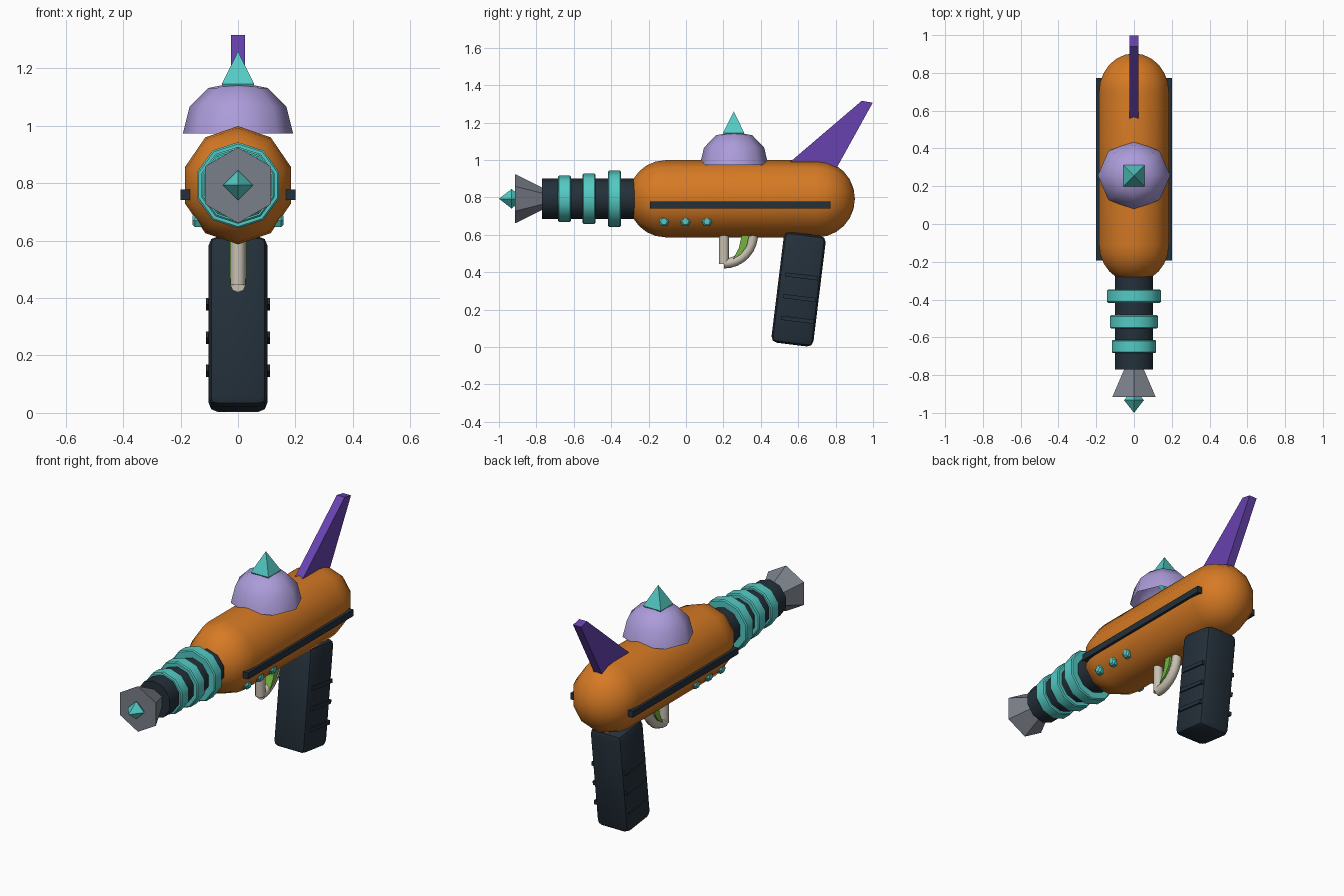
import bpy, bmesh, math
from mathutils import Matrix, Vector

if "Cube" in bpy.data.objects:
    bpy.data.objects.remove(bpy.data.objects["Cube"])

AXIS_Z = 0.793  # height of the barrel axis


def paint(name, r, g, b):
    lin = lambda c: ((c / 255 + 0.055) / 1.055) ** 2.4
    m = bpy.data.materials.new(name)
    m.diffuse_color = (lin(r), lin(g), lin(b), 1)
    m.use_nodes = True
    m.node_tree.nodes["Principled BSDF"].inputs["Base Color"].default_value = m.diffuse_color
    return m


orange = paint("orange", 214, 122, 36)
dark = paint("dark_slate", 36, 48, 58)
teal = paint("teal", 84, 202, 196)
lavender = paint("lavender", 172, 156, 218)
purple = paint("purple", 103, 66, 175)
grey = paint("grey", 122, 127, 137)
cream = paint("cream", 200, 192, 178)
green = paint("green", 118, 180, 62)


def finish(name, bm, mat, smooth=None):
    bmesh.ops.remove_doubles(bm, verts=bm.verts, dist=1e-5)
    bmesh.ops.recalc_face_normals(bm, faces=bm.faces)
    me = bpy.data.meshes.new(name)
    bm.to_mesh(me)
    bm.free()
    me.materials.append(mat)
    ob = bpy.data.objects.new(name, me)
    bpy.context.collection.objects.link(ob)
    if smooth:
        bpy.ops.object.select_all(action='DESELECT')
        ob.select_set(True)
        bpy.context.view_layer.objects.active = ob
        bpy.ops.object.shade_smooth_by_angle(angle=math.radians(smooth))
    return ob


def lathe(name, profile, sides, mat, axis='Y', at=(0, 0, 0), sx=1, turn=0, smooth=None, cap=True):
    """Revolve (radius, position) pairs about an axis; first vertex points up (or to +y)."""
    bm = bmesh.new()
    rings = []
    for r, h in profile:
        ring = []
        for i in range(sides):
            a = 2 * math.pi * i / sides + turn
            u, v = r * math.sin(a) * sx, r * math.cos(a)
            p = {'Y': (u, h, v), 'Z': (u, v, h), 'X': (h, u, v)}[axis]
            ring.append(bm.verts.new(Vector(p) + Vector(at)))
        rings.append(ring)
    for a, b in zip(rings, rings[1:]):
        for i in range(sides):
            j = (i + 1) % sides
            bm.faces.new((a[i], a[j], b[j], b[i]))
    if cap:
        for ring, (r, h) in ((rings[0], profile[0]), (rings[-1], profile[-1])):
            if r > 0.001:
                bm.faces.new(ring)
    bmesh.ops.dissolve_degenerate(bm, dist=1e-5, edges=bm.edges)
    return finish(name, bm, mat, smooth)


def box(name, center, size, mat, tilt=0, bevel=0, segs=2, smooth=None):
    bm = bmesh.new()
    bmesh.ops.create_cube(bm, size=1)
    bmesh.ops.scale(bm, vec=size, verts=bm.verts)
    if bevel:
        bmesh.ops.bevel(bm, geom=bm.edges[:], offset=bevel, segments=segs,
                        profile=0.5, affect='EDGES')
    bm.transform(Matrix.Translation(center) @ Matrix.Rotation(math.radians(tilt), 4, 'X'))
    return finish(name, bm, mat, smooth)


def plate(name, outline, half, mat):
    """Extrude a (y, z) outline across x."""
    bm = bmesh.new()
    f = bm.faces.new([bm.verts.new((-half, y, z)) for y, z in outline])
    ext = bmesh.ops.extrude_face_region(bm, geom=[f])
    moved = [v for v in ext['geom'] if isinstance(v, bmesh.types.BMVert)]
    bmesh.ops.translate(bm, vec=(2 * half, 0, 0), verts=moved)
    return finish(name, bm, mat)


# Capsule body
R, STEPS = 0.206, 6
arc = [math.pi / 2 * i / STEPS for i in range(STEPS + 1)]
body = [(R * math.sin(a), -0.11 - 0.2 * math.cos(a)) for a in arc]
body += [(R * math.cos(a), 0.70 + 0.203 * math.sin(a)) for a in arc]
lathe("body", body, 10, orange, at=(0, 0, AXIS_Z), sx=0.942, smooth=40)

# Barrel with three stepped rings
lathe("barrel", [(0.107, -0.77), (0.107, -0.22)], 10, dark, at=(0, 0, AXIS_Z), smooth=40)
for i, (y, r) in enumerate(((-0.382, 0.150), (-0.518, 0.134), (-0.649, 0.123))):
    w, c = 0.035, 0.006
    lathe(f"barrel_ring_{i + 1}",
          [(0.1, y - w), (r - c, y - w), (r, y - w + c), (r, y + w - c), (r - c, y + w), (0.1, y + w)],
          10, teal, at=(0, 0, AXIS_Z), smooth=40)

# Flared muzzle and crystal tip
lathe("muzzle", [(0.132, -0.915), (0.058, -0.765)], 6, grey, at=(0, 0, AXIS_Z))
lathe("muzzle_crystal", [(0, -1.0), (0.052, -0.933), (0, -0.866)], 4, teal, at=(0, 0, AXIS_Z))

# Open dome with crystal through its crown
dome = [(0.183, 0.973), (0.161, 1.066), (0.098, 1.132), (0, 1.152)]
lathe("dome", dome, 8, lavender, axis='Z', at=(0, 0.257, 0), sx=1.05, smooth=50, cap=False)
lathe("dome_crystal", [(0, 1.03), (0.08, 1.145), (0, 1.26)], 4, teal,
      axis='Z', at=(0, 0.255, 0), turn=math.pi / 4)

# Swept tail fin
plate("tail_fin", [(0.51, 0.95), (0.80, 0.95), (0.815, 0.975), (0.998, 1.306), (0.94, 1.317)],
      0.025, purple)

# Side rails and hexagonal studs
for side, s in (("right", 1), ("left", -1)):
    box(f"{side}_rail", (s * 0.18, 0.29, 0.76), (0.04, 0.965, 0.037), dark)
    for i, y in enumerate((-0.118, -0.003, 0.112)):
        lathe(f"{side}_stud_{i + 1}", [(0.028, s * 0.11), (0.028, s * 0.15), (0.018, s * 0.158)],
              6, teal, axis='X', at=(0, y, 0.671), turn=math.pi / 6)

# Tilted grip with ribs on both sides
TILT = -7
box("grip", (0, 0.602, 0.309), (0.205, 0.226, 0.596), dark, TILT, 0.032, 2, 40)
for side, s in (("right", 1), ("left", -1)):
    for i in range(3):
        box(f"{side}_grip_rib_{i + 1}", (s * 0.1, 0.618 - 0.011 * i, 0.378 - 0.116 * i),
            (0.022, 0.177, 0.022), dark, TILT)

# Trigger guard: post and quarter-circle tube
lathe("guard_post", [(0.028, 0.445), (0.028, 0.63)], 8, cream, axis='Z',
      at=(0, 0.203, 0), turn=math.pi / 8, smooth=50)
bm = bmesh.new()
SEG, SIDES = 8, 8
tube = []
for k in range(SEG + 1):
    a = math.radians(-90 + 95 * k / SEG)
    ring = []
    for i in range(SIDES):
        t = 2 * math.pi * i / SIDES
        rad = 0.155 + 0.027 * math.cos(t)
        ring.append(bm.verts.new((0.027 * math.sin(t), 0.203 + rad * math.cos(a),
                                  0.602 + rad * math.sin(a))))
    tube.append(ring)
for a, b in zip(tube, tube[1:]):
    for i in range(SIDES):
        j = (i + 1) % SIDES
        bm.faces.new((a[i], a[j], b[j], b[i]))
bm.faces.new(tube[0])
bm.faces.new(tube[-1])
finish("trigger_guard", bm, cream, 50)

# Crescent trigger
plate("trigger", [(0.34, 0.61), (0.325, 0.54), (0.295, 0.497), (0.25, 0.467),
                  (0.283, 0.53), (0.30, 0.61)], 0.03, green)
